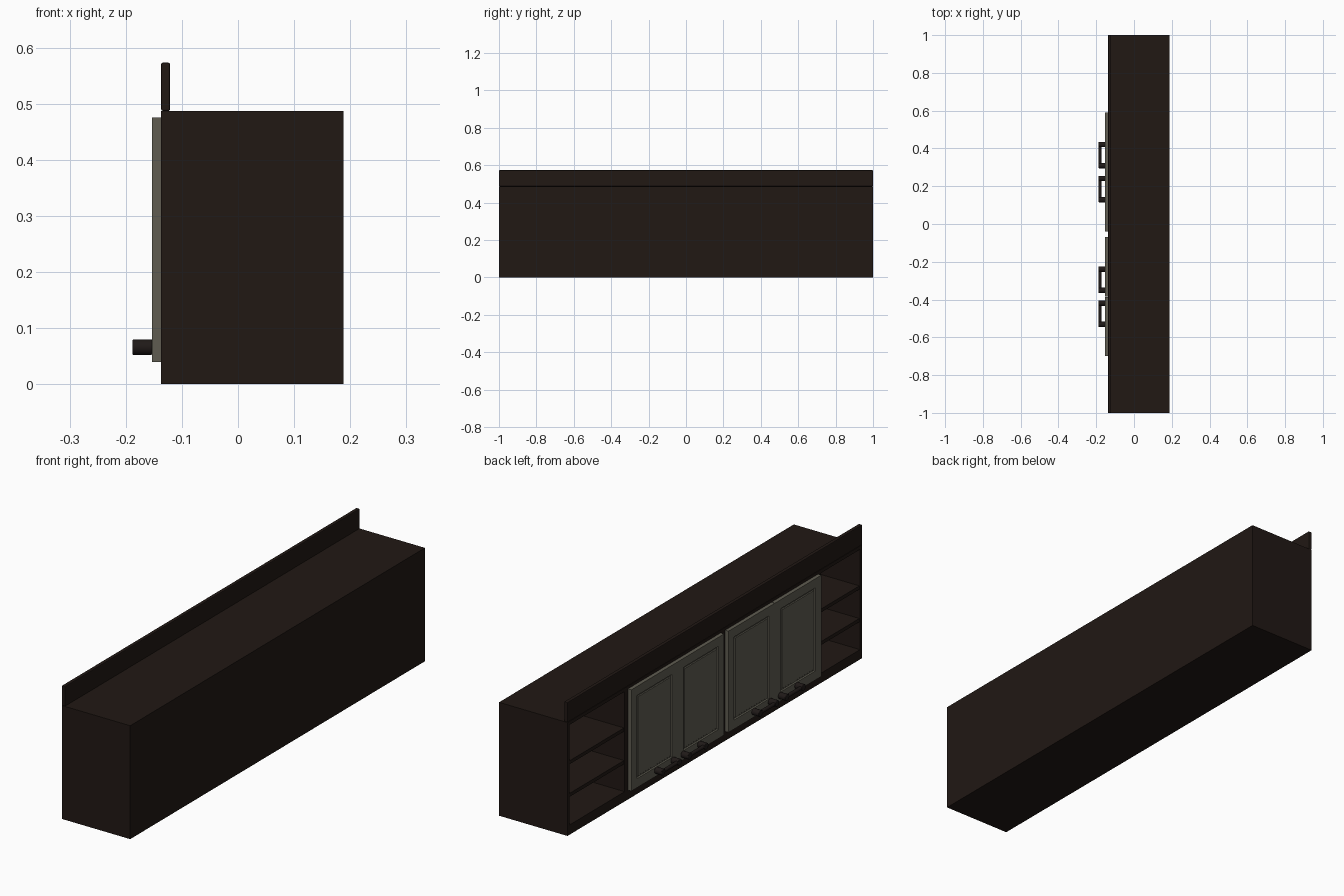
import bpy, bmesh
from math import pi
from mathutils import Matrix

if "Cube" in bpy.data.objects:
    bpy.data.objects.remove(bpy.data.objects["Cube"])


def material(name, rgb):
    m = bpy.data.materials.new(name)
    m.diffuse_color = (*rgb, 1)
    m.use_nodes = True
    m.node_tree.nodes["Principled BSDF"].inputs["Base Color"].default_value = m.diffuse_color
    return m


DARK = material("dark_wood", (0.015, 0.009, 0.007))
GREY = material("grey_paint", (0.115, 0.108, 0.083))
METAL = material("dark_metal", (0.014, 0.010, 0.009))


def finish(bm, name, mat):
    bmesh.ops.recalc_face_normals(bm, faces=bm.faces)
    me = bpy.data.meshes.new(name)
    bm.to_mesh(me)
    bm.free()
    me.materials.append(mat)
    ob = bpy.data.objects.new(name, me)
    bpy.context.collection.objects.link(ob)
    return ob


def box_mesh(x, y, z):
    bm = bmesh.new()
    size = Matrix.Diagonal((x[1] - x[0], y[1] - y[0], z[1] - z[0], 1))
    mid = Matrix.Translation((sum(x) / 2, sum(y) / 2, sum(z) / 2))
    bmesh.ops.create_cube(bm, size=1, matrix=mid @ size)
    return bm


def box(name, x, y, z, mat=DARK, bevel=0):
    ob = finish(box_mesh(x, y, z), name, mat)
    if bevel:
        mod = ob.modifiers.new("bevel", 'BEVEL')
        mod.width, mod.segments = bevel, 2
    return ob


FRONT, BACK, HEIGHT = -0.137, 0.188, 0.487
T = 0.015

# carcass
box("bottom_panel", (FRONT, BACK), (-1, 1), (0, 0.042))
box("top_panel", (FRONT, BACK), (-1, 1), (HEIGHT - T, HEIGHT))
box("back_panel", (BACK - T, BACK), (-1, 1), (0.042, HEIGHT - T))
for name, y in (("left_end", (1 - T, 1)), ("right_end", (-1, -1 + T)),
                ("left_divider", (0.582, 0.612)), ("centre_divider", (-0.07, -0.04)),
                ("right_divider", (-0.722, -0.692))):
    box(name, (FRONT, BACK - T), y, (0.042, HEIGHT - T))

# open shelves at both ends
for side, y in (("left", (0.612, 1 - T)), ("right", (-1 + T, -0.722))):
    for i, z in enumerate((0.16, 0.30)):
        box(f"{side}_shelf_{i + 1}", (FRONT + 0.003, BACK - T), y, (z, z + T))

# upstand along the front edge
box("upstand", (FRONT, -0.121), (-1, 1), (HEIGHT, 0.573), bevel=0.003)


def door(name, y):
    bm = box_mesh((-0.153, FRONT), y, (0.04, 0.475))
    face = min(bm.faces, key=lambda f: f.calc_center_median().x)
    # frame, groove and raised centre panel
    for inset, depth in ((0.055, 0), (0.004, -0.005), (0.006, 0), (0.004, 0.003)):
        bmesh.ops.inset_region(bm, faces=[face], thickness=inset)
        for v in face.verts:
            v.co.x -= depth
    finish(bm, name, GREY)


def handle(name, y):
    bm = bmesh.new()
    along_x = Matrix.Rotation(pi / 2, 4, 'Y')
    along_y = Matrix.Rotation(pi / 2, 4, 'X')

    def rod(x, yy, r, length, rot):
        bmesh.ops.create_cone(bm, cap_ends=True, segments=20, radius1=r, radius2=r,
                              depth=length, matrix=Matrix.Translation((x, yy, 0.066)) @ rot)
    for s in (-1, 1):
        rod(-0.1705, y + s * 0.056, 0.014, 0.035, along_x)
    rod(-0.180, y, 0.0075, 0.12, along_y)
    ob = finish(bm, name, METAL)
    mod = ob.modifiers.new("bevel", 'BEVEL')
    mod.width, mod.segments, mod.limit_method = 0.002, 2, 'ANGLE'
    bpy.context.view_layer.objects.active = ob
    ob.select_set(True)
    bpy.ops.object.shade_smooth_by_angle()
    ob.select_set(False)


# two pairs of doors with pulls near the bottom meeting edges
for i, (y0, y1) in enumerate(((0.275, 0.59), (-0.04, 0.275),
                              (-0.384, -0.07), (-0.70, -0.386))):
    door(f"door_{i + 1}", (y0, y1))
for i, y in enumerate((0.365, 0.185, -0.295, -0.475)):
    handle(f"handle_{i + 1}", y)
